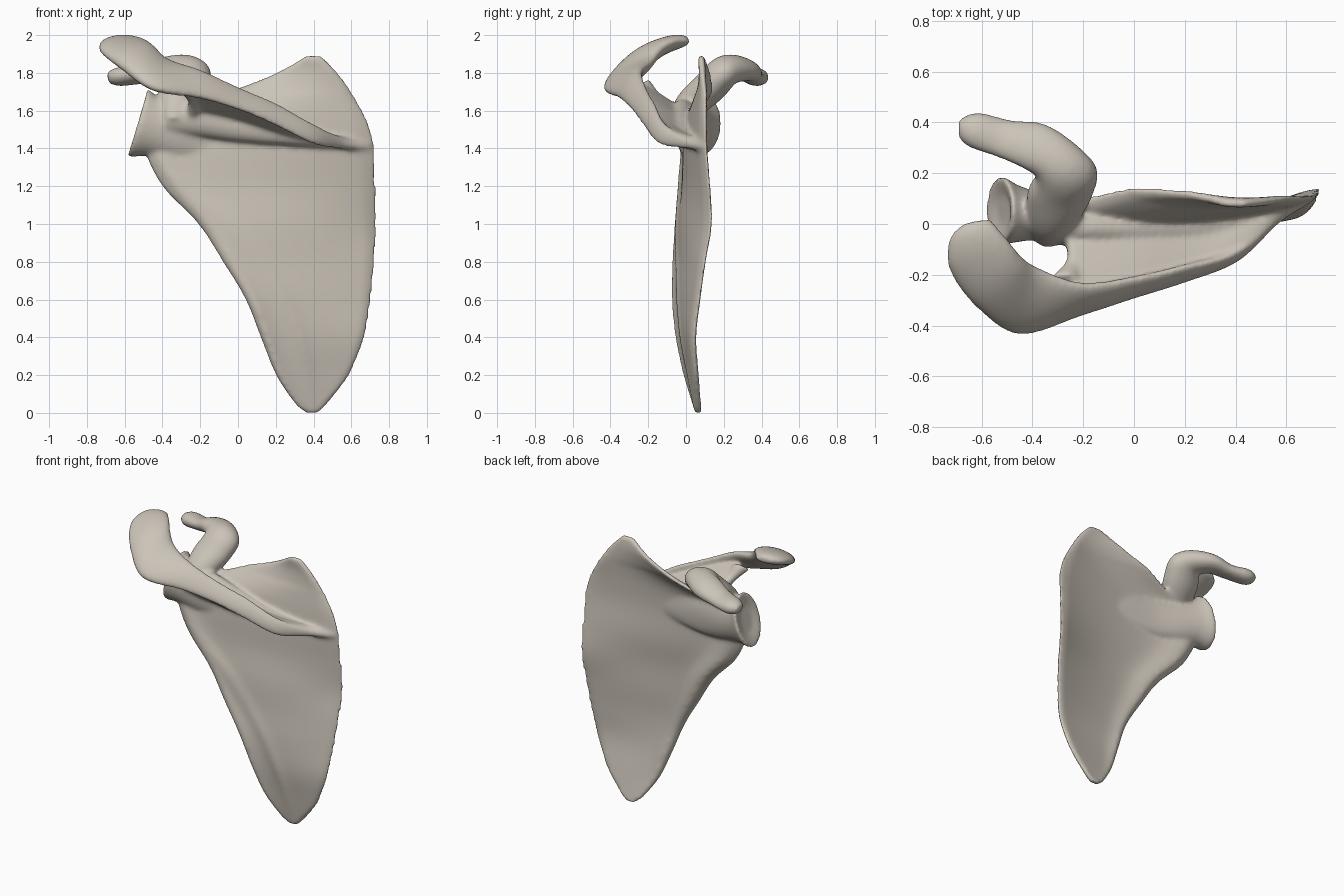
import bpy, bmesh, math
from mathutils import Vector

bm = bmesh.new()


def spline(rows, steps):
    """Catmull-Rom resampling of a list of equal-length number rows."""
    out = []
    for i in range(len(rows) - 1):
        p = [rows[max(0, min(len(rows) - 1, i + k))] for k in (-1, 0, 1, 2)]
        for s in range(steps):
            t = s / steps
            out.append([b + 0.5 * t * (c - a + t * (2*a - 5*b + 4*c - d + t * (3*(b - c) + d - a)))
                        for a, b, c, d in zip(*p)])
    return out + [list(rows[-1])]


def skin(rings):
    """Skin a list of closed rings and cap both ends."""
    vs = [[bm.verts.new(p) for p in r] for r in rings]
    n = len(vs[0])
    for a, b in zip(vs, vs[1:]):
        for j in range(n):
            bm.faces.new((a[j], a[(j + 1) % n], b[(j + 1) % n], b[j]))
    bm.faces.new(vs[0][::-1])
    bm.faces.new(vs[-1])


def tube(stations, power=1.0, steps=6, n=28, across=None):
    """Loft of flattened sections: centre xyz, half-width vector xyz, half thickness."""
    rows = spline(stations, steps)
    rings, last = [], None
    for i, r in enumerate(rows):
        c, w, t = Vector(r[:3]), Vector(r[3:6]), r[6]
        tan = Vector(rows[min(i + 1, len(rows) - 1)][:3]) - Vector(rows[max(i - 1, 0)][:3])
        d = Vector(across) if across else tan.cross(w).normalized()
        if last and d.dot(last) < 0:
            d = -d
        last = d
        ring = []
        for k in range(n):
            a = 2 * math.pi * k / n
            u, v = math.cos(a), math.sin(a)
            ring.append(c + w * math.copysign(abs(u) ** power, u)
                        + d * t * math.copysign(abs(v) ** power, v))
        rings.append(ring)
    skin(rings)


# Blade: z, lateral x, medial x, then y at the lateral, middle and medial stations
blade = [(.0, .36, .42, .065, .065, .065), (.05, .30, .475, .05, .055, .065),
         (.2, .20, .59, .01, .03, .055), (.4, .12, .67, -.02, .0, .045),
         (.6, .04, .705, -.04, -.005, .07), (.8, -.08, .725, -.035, .0, .10),
         (1.0, -.21, .735, -.015, .0, .135), (1.2, -.40, .73, .01, .008, .125),
         (1.4, -.49, .725, .03, .008, .11), (1.55, -.43, .685, .04, .022, .105),
         (1.67, -.12, .62, .115, .06, .105), (1.72, .0, .59, .135, .08, .1),
         (1.8, .2, .53, .12, .09, .09), (1.89, .36, .44, .08, .08, .08)]
rings = []
N = 30
for z, xl, xr, yl, ym, yr in spline(blade, 5):
    front, back = [], []
    for k in range(N + 1):
        s = 0.5 - 0.5 * math.cos(math.pi * k / N)
        y = yl * (1-s) * (1-2*s) + ym * 4 * s * (1-s) + yr * s * (2*s - 1)
        fade = max(0, min(1, z / .4, (1.75 - z) / .3))
        border = .028 * math.exp(-(s / .13) ** 2) * fade
        ridge = .010 * math.exp(-((s - .1 - .35 * (1.2 - z)) / .06) ** 2) * fade
        pillar = .025 * math.exp(-((s - .1) / .1) ** 2) * max(0, 1 - abs(z - 1.15) / .6)
        edge = min(1, .3 + 12 * min(s, 1 - s))
        x = xl + (xr - xl) * s
        front.append((x, y - (.018 + border + ridge) * edge, z))
        back.append((x, y + (.018 + border + pillar) * edge, z))
    rings.append(front + back[::-1])
skin(rings)

# Crest running up into the broad hooked shelf
tube([(.69, .10, 1.41, 0, 0, .025, .02), (.56, .02, 1.425, 0, 0, .03, .022),
      (.40, -.125, 1.475, 0, .015, .055, .022), (.2, -.195, 1.58, 0, .03, .06, .024),
      (0, -.25, 1.665, 0, .04, .06, .026), (-.2, -.295, 1.74, 0, .06, .075, .034),
      (-.41, -.305, 1.79, .04, .13, .075, .05), (-.53, -.23, 1.88, .09, .10, .05, .055),
      (-.605, -.13, 1.938, .125, .05, .025, .046), (-.63, -.04, 1.965, .10, .02, .01, .037),
      (-.62, .012, 1.967, .055, .01, 0, .022)])

# Spine plate joining the blade to the crest
spine = [((.64, .085, 1.42), (.60, .05, 1.425)), ((.3, .01, 1.46), (.3, -.165, 1.53)),
         ((0, .02, 1.52), (0, -.25, 1.67)), ((-.18, .02, 1.55), (-.18, -.28, 1.74)),
         ((-.27, .01, 1.57), (-.25, -.27, 1.75))]
tube([[(a + b) / 2 for a, b in zip(p, q)] + [(b - a) / 2 for a, b in zip(p, q)] + [.026]
      for p, q in spine], power=.7)

# Rounded root of the spine plate and the curved margin of the notch
tube([(.6, .06, 1.42, 0, 0, .025, .02), (.3, -.01, 1.465, 0, 0, .05, .04),
      (0, -.02, 1.52, 0, 0, .085, .06), (-.2, -.015, 1.56, 0, 0, .10, .07),
      (-.38, .0, 1.56, 0, 0, .09, .08)])
tube([(-.24, -.04, 1.58, .045, 0, 0, .05), (-.235, -.14, 1.65, .03, 0, 0, .03),
      (-.28, -.23, 1.74, .06, 0, 0, .045)])

# Neck and dished socket
tube([(.15, .02, 1.44, 0, 0, .06, .012), (-.12, .025, 1.46, 0, 0, .13, .035),
      (-.32, .03, 1.49, 0, 0, .155, .08), (-.45, .04, 1.52, .02, 0, .16, .11),
      (-.525, .055, 1.535, .05, 0, .18, .135), (-.53, .055, 1.535, .045, 0, .15, .11),
      (-.512, .055, 1.535, .025, 0, .08, .06)], across=(0, 1, 0))

# Hooked process beside the socket
tube([(-.34, -.05, 1.53, .05, 0, 0, .055), (-.32, .02, 1.63, .10, 0, 0, .08),
      (-.29, .125, 1.725, .13, 0, 0, .09), (-.27, .21, 1.81, .115, .03, 0, .085),
      (-.38, .30, 1.82, .05, .085, -.02, .062), (-.51, .335, 1.79, .02, .075, -.02, .045),
      (-.63, .37, 1.78, .015, .07, -.01, .05), (-.69, .375, 1.775, 0, .04, 0, .03)])

bmesh.ops.recalc_face_normals(bm, faces=bm.faces)
me = bpy.data.meshes.new("shoulder_blade")
bm.to_mesh(me)
bm.free()
bone = bpy.data.materials.new("bone")
bone.diffuse_color = (.60, .55, .48, 1)
me.materials.append(bone)
obj = bpy.data.objects.new("shoulder_blade", me)
bpy.context.collection.objects.link(obj)

# Fuse the parts into one soft skin
fuse = obj.modifiers.new("fuse", 'REMESH')
fuse.mode = 'VOXEL'
fuse.voxel_size = .010
fuse.use_smooth_shade = True
soft = obj.modifiers.new("soften", 'SMOOTH')
soft.factor = .5
soft.iterations = 20
